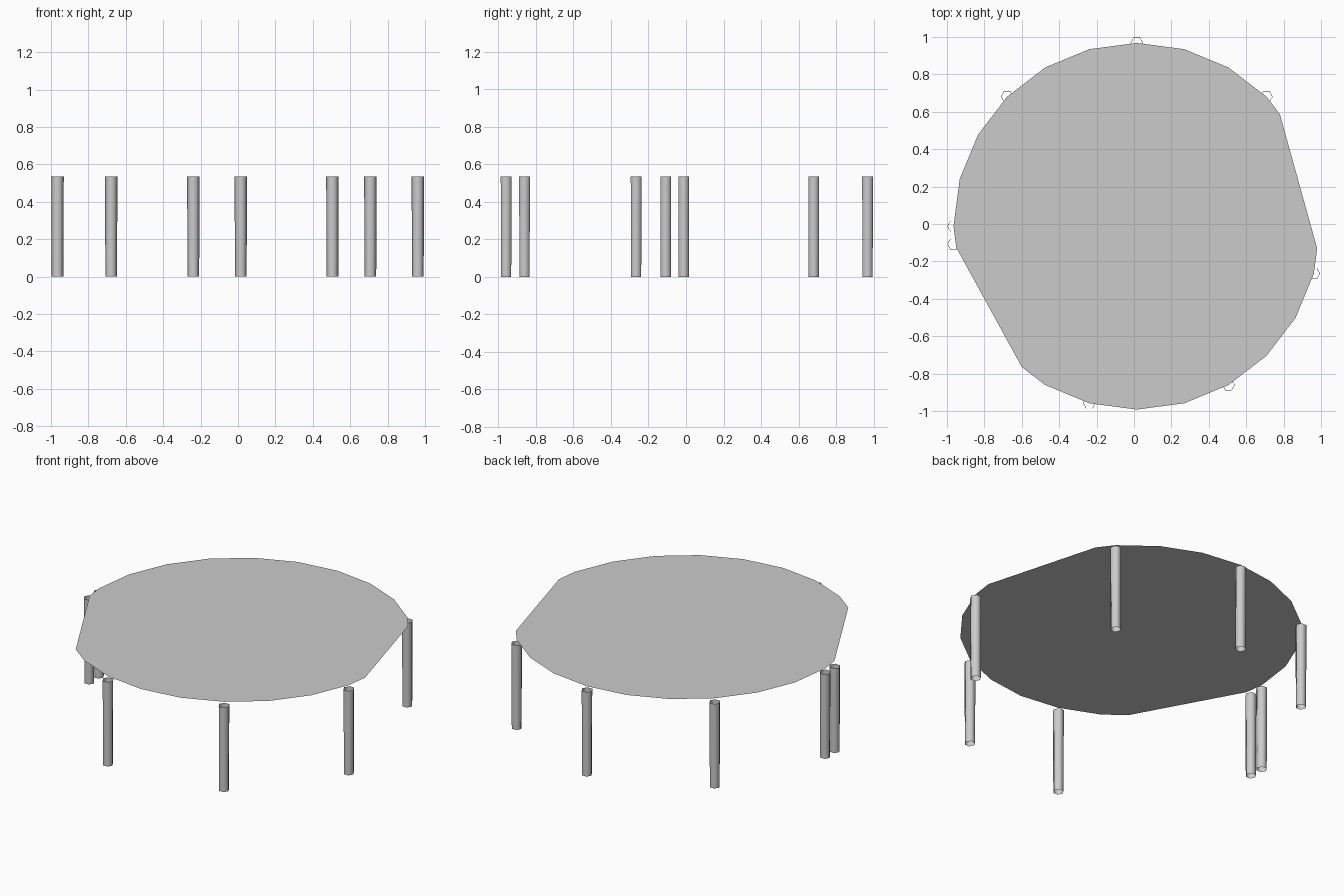
import bpy, bmesh
from math import radians, cos, sin
from mathutils import Vector, Matrix

cube = bpy.data.objects.get("Cube")
if cube:
    bpy.data.objects.remove(cube, do_unlink=True)

CENTRE = Vector((0.015, -0.012, 0))
RADIUS = 0.98
TOP_Z = 0.557
LEG_H = 0.535

grey = bpy.data.materials.new("light_grey")
grey.use_nodes = True
colour = (0.6, 0.6, 0.6, 1)
grey.diffuse_color = colour
grey.node_tree.nodes["Principled BSDF"].inputs["Base Color"].default_value = colour


def finish(bm, name):
    mesh = bpy.data.meshes.new(name)
    bm.to_mesh(mesh)
    bm.free()
    mesh.materials.append(grey)
    obj = bpy.data.objects.new(name, mesh)
    bpy.context.collection.objects.link(obj)
    return obj


def trim(bm, a, b):
    """Cut away everything to the right of the line from a to b."""
    a, b = Vector((*a, TOP_Z)), Vector((*b, TOP_Z))
    d = b - a
    bmesh.ops.bisect_plane(bm, geom=bm.verts[:] + bm.edges[:] + bm.faces[:],
                           plane_co=a, plane_no=(d.y, -d.x, 0), clear_outer=True)


# Thin round sheet with two straight cuts
bm = bmesh.new()
ring = [bm.verts.new(CENTRE + Vector((RADIUS * cos(radians(a)), RADIUS * sin(radians(a)), TOP_Z)))
        for a in range(0, 360, 15)]
bm.faces.new(ring)
trim(bm, (0.982, -0.14), (0.775, 0.605))
trim(bm, (-0.96, -0.108), (-0.59, -0.783))
finish(bm, "top_sheet")


# Open six-sided tube legs, slightly narrower at the foot
def leg(name, spot):
    bm = bmesh.new()
    bmesh.ops.create_cone(bm, cap_ends=False, segments=6, radius1=0.031, radius2=0.0335,
                          depth=LEG_H, matrix=Matrix.Rotation(radians(30), 4, 'Z'))
    # Point two corners along x
    widest = max(v.co.x for v in bm.verts)
    if widest < 0.032:
        bmesh.ops.rotate(bm, verts=bm.verts, matrix=Matrix.Rotation(radians(30), 3, 'Z'))
    bmesh.ops.translate(bm, verts=bm.verts, vec=spot + Vector((0, 0, LEG_H / 2)))
    for f in bm.faces:
        f.smooth = True
    finish(bm, name)


for i, angle in enumerate((45, 90, 135, 180, 255, 300, 345)):
    a = radians(angle)
    leg(f"leg_{i + 1}", CENTRE + RADIUS * Vector((cos(a), sin(a), 0)))
leg("leg_at_cut", Vector((-0.965, -0.108, 0)))
